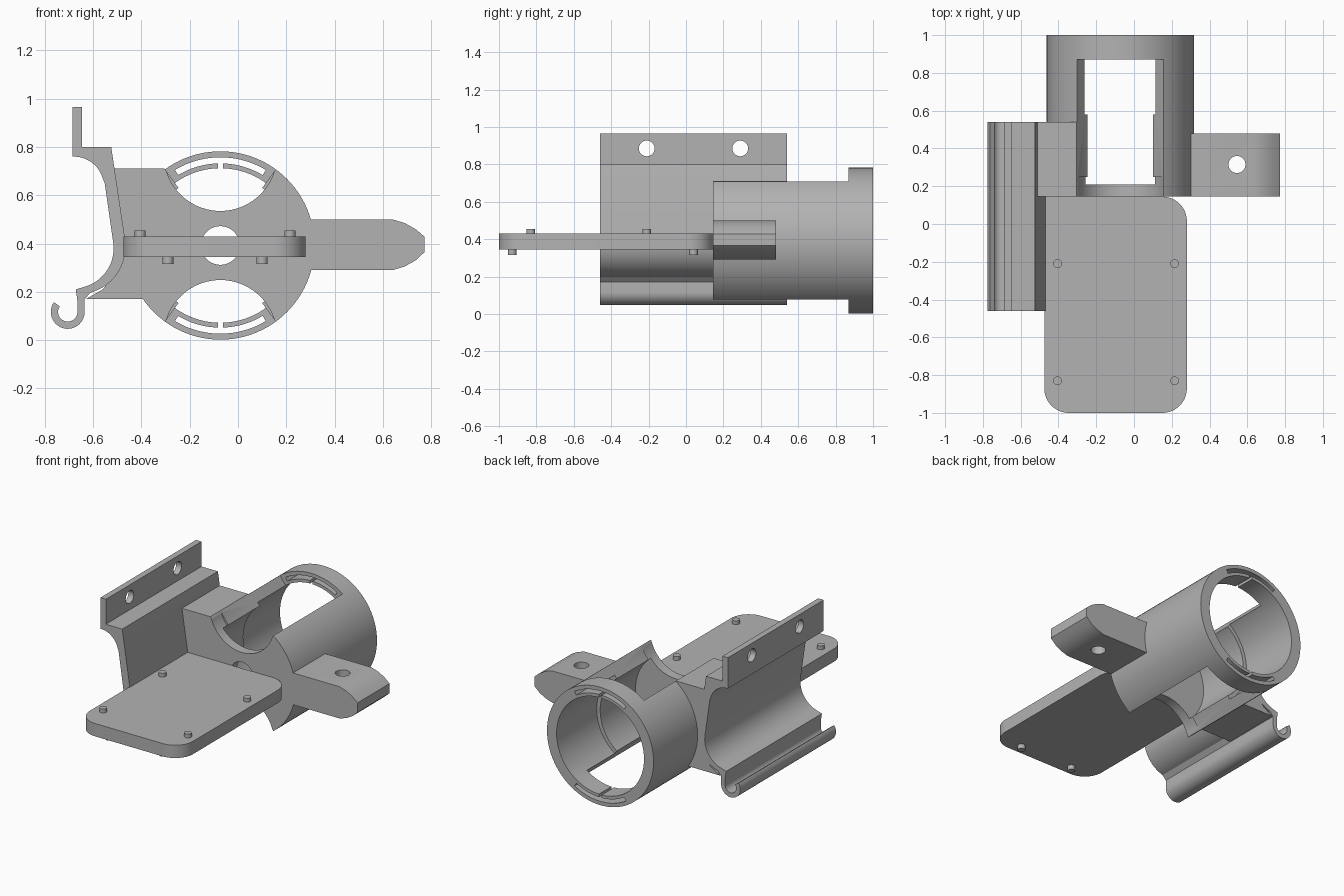
import bpy, bmesh
from math import sin, cos, radians
from mathutils import Vector

if "Cube" in bpy.data.objects:
    bpy.data.objects.remove(bpy.data.objects["Cube"])

grey = bpy.data.materials.new("plain grey")
grey.use_nodes = True
grey.diffuse_color = (0.45, 0.45, 0.45, 1)
grey.node_tree.nodes["Principled BSDF"].inputs["Base Color"].default_value = grey.diffuse_color


def arc(cx, cy, r, a0, a1, n=24):
    """Points along an arc, angles in degrees."""
    angles = [radians(a0 + (a1 - a0) * i / n) for i in range(n + 1)]
    return [(cx + r * cos(a), cy + r * sin(a)) for a in angles]


def circle(cx, cy, r, n=48):
    return arc(cx, cy, r, 0, 360, n)[:-1]


def prism(name, points, axis, low, high):
    """Extrude a flat outline along one axis."""
    place = {"x": lambda u, v, t: (t, u, v),
             "y": lambda u, v, t: (u, t, v),
             "z": lambda u, v, t: (u, v, t)}[axis]
    bm = bmesh.new()
    face = bm.faces.new([bm.verts.new(place(u, v, low)) for u, v in points])
    out = bmesh.ops.extrude_face_region(bm, geom=[face])
    moved = [g for g in out["geom"] if isinstance(g, bmesh.types.BMVert)]
    bmesh.ops.translate(bm, verts=moved, vec=Vector(place(0, 0, high - low)))
    bmesh.ops.recalc_face_normals(bm, faces=bm.faces)
    mesh = bpy.data.meshes.new(name)
    bm.to_mesh(mesh)
    bm.free()
    mesh.materials.append(grey)
    obj = bpy.data.objects.new(name, mesh)
    bpy.context.collection.objects.link(obj)
    return obj


def combine(target, tool, operation="DIFFERENCE"):
    """Apply a boolean and discard the tool."""
    mod = target.modifiers.new("combine", "BOOLEAN")
    mod.operation = operation
    mod.solver = "EXACT"
    mod.object = tool
    bpy.context.view_layer.objects.active = target
    bpy.ops.object.modifier_apply(modifier=mod.name)
    bpy.data.objects.remove(tool)


CX, CZ, R = -0.073, 0.392, 0.39


def ring_sector(r0, r1, middle, half):
    return (arc(CX, CZ, r1, middle - half, middle + half)
            + arc(CX, CZ, r0, middle + half, middle - half))


# Tube body with side block and mounting arm
tube = prism("tube_body", circle(CX, CZ, R, 96), "y", 0.145, 1.0)
block = prism("block", [(-0.52, 0.71), (-0.295, 0.71), (-0.395, 0.17), (-0.63, 0.17),
                        (-0.56, 0.21), (-0.5, 0.29), (-0.475, 0.4)], "y", 0.145, 0.54)
combine(tube, block, "UNION")
arm_outline = ([(0.2, 0.29), (0.64, 0.29), (0.69, 0.305), (0.735, 0.33), (0.773, 0.365),
                (0.773, 0.428), (0.735, 0.46), (0.69, 0.485), (0.64, 0.5), (0.2, 0.5)])
combine(tube, prism("arm", arm_outline, "y", 0.145, 0.48), "UNION")
combine(tube, prism("arm_hole", circle(0.545, 0.315, 0.045), "z", 0.2, 0.6))

# Stepped bore and the hole in the front wall
for radius, low, high in ((0.295, 0.21, 0.7), (0.32, 0.58, 1.1), (0.08, 0.05, 0.3)):
    combine(tube, prism("bore", circle(CX, CZ, radius, 96), "y", low, high))

# Upper and lower windows, wall scoops, and slotted spring fingers
for side in (1, -1):
    mid = 90 * side
    combine(tube, prism("window", ring_sector(0.28, 0.5, mid, 36), "y", 0.21, 0.87))
    combine(tube, prism("wall_window", ring_sector(0.31, 0.5, mid, 36), "y", 0.05, 0.22))
    combine(tube, prism("scoop", circle(CX, CZ + side * 0.377, 0.234, 72), "y", 0.05, 0.25))
    combine(tube, prism("slot", ring_sector(0.34, 0.365, mid, 31), "y", 0.8, 1.1))
    gap = [(CX + dx, CZ + side * dz)
           for dx, dz in ((-0.01, 0.3), (0.01, 0.3), (0.01, 0.35), (-0.01, 0.35))]
    combine(tube, prism("finger_gap", gap, "y", 0.8, 1.1))

# Side rail with flange at the top and hook at the bottom
HX, HZ = -0.705, 0.117
rail_outline = (
    [(-0.685, 0.965), (-0.645, 0.965), (-0.645, 0.8), (-0.525, 0.8), (-0.468, 0.42)]
    + arc(-0.66, 0.385, 0.194, 0, -75, 16)
    + [(-0.635, 0.17)]
    + arc(HX, HZ, 0.07, 0, -215, 28)
    + arc(HX, HZ, 0.04, -215, 0, 28)
    + [(-0.665, 0.165), (-0.672, 0.21)]
    + arc(-0.68, 0.38, 0.165, -75, 10, 16)
    + [(-0.552, 0.65)]
    + arc(-0.68, 0.635, 0.125, 15, 92, 12))
rail = prism("side_rail", rail_outline, "y", -0.46, 0.54)
for y in (-0.21, 0.29):
    combine(rail, prism("flange_hole", circle(y, 0.885, 0.042), "x", -0.8, -0.6))

# Tray with three rounded corners, the fourth meets the rail
tray_outline = (arc(0.15, 0.015, 0.13, 90, 0, 12) + arc(0.15, -0.87, 0.13, 0, -90, 12)
                + arc(-0.345, -0.87, 0.13, -90, -180, 12) + [(-0.475, 0.145)])
tray = prism("tray", tray_outline, "z", 0.345, 0.43)

# Locating pegs above and below the tray
pegs = []
for xs, ys, low, high in (((-0.405, 0.215), (-0.83, -0.21), 0.42, 0.455),
                          ((-0.29, 0.1), (-0.93, 0.04), 0.315, 0.35)):
    for x in xs:
        for y in ys:
            pegs.append(prism("tray_peg", circle(x, y, 0.023, 24), "z", low, high))

# Smooth curved walls, keep edges sharp
bpy.ops.object.select_all(action="DESELECT")
for obj in [tube, rail, tray] + pegs:
    obj.select_set(True)
bpy.context.view_layer.objects.active = tube
bpy.ops.object.shade_smooth_by_angle(angle=radians(30))
